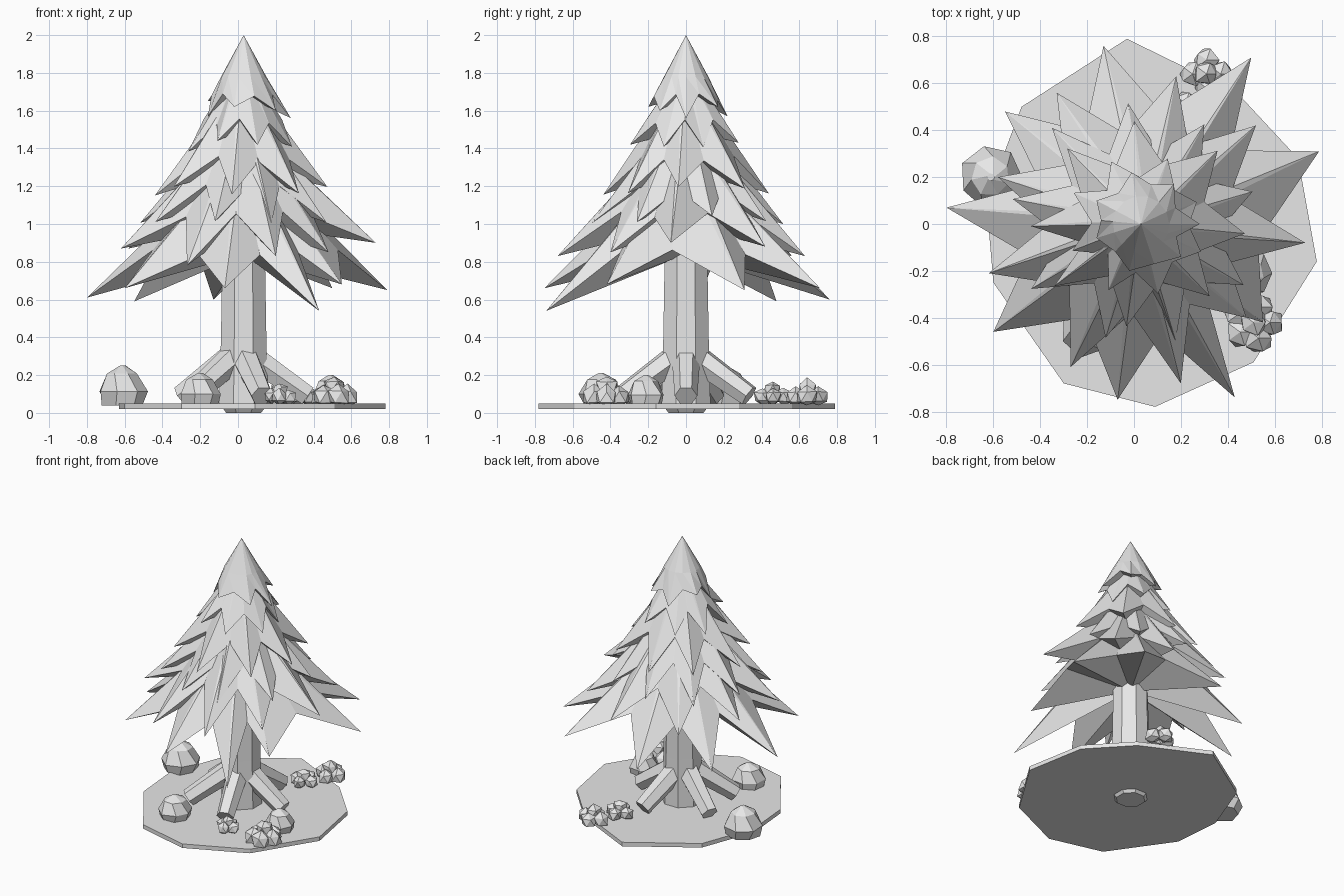
import bpy, bmesh, math, random
from mathutils import Vector

random.seed(4)
if "Cube" in bpy.data.objects:
    bpy.data.objects.remove(bpy.data.objects["Cube"])

grey = bpy.data.materials.new("plain_grey")
grey.use_nodes = True
grey.diffuse_color = (0.8, 0.8, 0.8, 1)
grey.node_tree.nodes["Principled BSDF"].inputs["Base Color"].default_value = (0.8, 0.8, 0.8, 1)


def finish(bm, name):
    bmesh.ops.recalc_face_normals(bm, faces=bm.faces[:])
    mesh = bpy.data.meshes.new(name)
    bm.to_mesh(mesh)
    bm.free()
    mesh.materials.append(grey)
    obj = bpy.data.objects.new(name, mesh)
    bpy.context.collection.objects.link(obj)
    return obj


def polar(angle, r, z, cx=0.0, cy=0.0):
    return Vector((cx + r * math.cos(angle), cy + r * math.sin(angle), z))


def loft(bm, rings):
    """Skin a list of point rings of equal length and cap both ends."""
    loops = [[bm.verts.new(p) for p in ring] for ring in rings]
    n = len(loops[0])
    for a, b in zip(loops, loops[1:]):
        for i in range(n):
            j = (i + 1) % n
            bm.faces.new((a[i], a[j], b[j], b[i]))
    bm.faces.new(loops[0])
    bm.faces.new(loops[-1])


def tier(name, tips, notch_r, notch_z, shoulder, top_z, inner_z):
    """Skirt of pointed branches, with an open notch between each pair of tips."""
    cx = 0.03
    bm = bmesh.new()
    tips = sorted(tips, key=lambda t: math.atan2(t[1], t[0] - cx))
    angles = [math.atan2(t[1], t[0] - cx) for t in tips]
    n = len(tips)
    apex = bm.verts.new((cx, 0, top_z))
    hub = bm.verts.new((cx, 0, inner_z))
    outer, collar = [], []
    for i in range(n):
        gap = (angles[(i + 1) % n] - angles[i]) % math.tau
        mid = angles[i] + gap / 2
        outer.append(bm.verts.new(tips[i]))
        outer.append(bm.verts.new(polar(mid, notch_r * random.uniform(0.94, 1.06),
                                        notch_z + random.uniform(-0.02, 0.02), cx)))
        for a in (angles[i], mid):
            collar.append(bm.verts.new(polar(a, *shoulder, cx)))
    for i in range(2 * n):
        j = (i + 1) % (2 * n)
        bm.faces.new((apex, collar[i], collar[j]))
        bm.faces.new((collar[i], outer[i], outer[j]))
        bm.faces.new((collar[i], outer[j], collar[j]))
        bm.faces.new((hub, outer[j], outer[i]))
    return finish(bm, name)


def even_tips(n, r, z, phase):
    tips = []
    for i in range(n):
        a = math.radians(phase) + math.tau * (i + random.uniform(-0.1, 0.1)) / n
        tips.append(polar(a, r * random.uniform(0.94, 1.06), z + random.uniform(-0.03, 0.03)))
    return tips


# Ground slab
rim = [(-.03, .79), (-.48, .5), (-.63, .1), (-.6, -.25), (-.3, -.68),
       (.09, -.78), (.51, -.59), (.78, -.16), (.7, .28), (.44, .56)]
bm = bmesh.new()
loft(bm, [[(x, y, z) for x, y in rim] for z in (.02, .05)])
finish(bm, "ground_slab")

# Trunk
bm = bmesh.new()
loft(bm, [[polar(math.tau * (i + .5) / 8, r, z, .03) for i in range(8)]
          for r, z in ((.1, 0), (.14, .05), (.13, .4), (.12, .95))])
finish(bm, "trunk")

# Roots: five sloping six-sided bars
for k, degrees in enumerate((0, 73, 155, 220, 288)):
    a = math.radians(degrees)
    start, end = polar(a, .06, .29, .02), polar(a, .35, .09, .02)
    along = (end - start).normalized()
    side = Vector((-math.sin(a), math.cos(a), 0))
    up = along.cross(side)
    bm = bmesh.new()
    loft(bm, [[p + w * (side * math.cos(t) + up * math.sin(t))
               for t in (math.tau * i / 6 for i in range(6))]
              for p, w in ((start, .075), (end, .06))])
    finish(bm, f"root_{k + 1}")

# Foliage, from the lowest skirt up
lowest = [(-.8, .07, .61), (-.55, .48, .59), (-.13, .76, .6), (.5, .71, .66), (.79, .31, .65),
          (.55, -.42, .68), (.43, -.74, .54), (-.07, -.75, .66), (-.6, -.46, .66)]
second = [(.73, -.08, .9), (.52, .42, .88), (.18, .63, .83), (-.33, .56, .83), (-.58, .2, .87),
          (-.62, -.21, .87), (-.27, -.61, .78), (.2, -.68, .83), (.48, -.4, .85)]
crown = [(.28, 0, 1.56), (.17, .17, 1.62), (-.01, .22, 1.57), (-.16, .1, 1.65),
         (-.16, -.06, 1.57), (-.02, -.2, 1.62), (.2, -.14, 1.6)]
tier("foliage_lowest", lowest, .48, .85, (.1, 1.32), 1.37, .84)
tier("foliage_second", second, .39, 1.05, (.1, 1.47), 1.53, 1.0)
tier("foliage_third", even_tips(9, .52, 1.02, 12), .32, 1.19, (.08, 1.57), 1.63, 1.15)
tier("foliage_fourth", even_tips(8, .45, 1.18, -3), .27, 1.35, (.06, 1.72), 1.78, 1.3)
tier("foliage_fifth", even_tips(8, .3, 1.41, 20), .2, 1.54, (.06, 1.78), 1.85, 1.5)
tier("foliage_crown", crown, .17, 1.67, (.12, 1.78), 2.0, 1.68)


# Rocks: faceted domes
def rock(name, x, y, r, h):
    bm = bmesh.new()
    rings = []
    for scale, level in ((.85, 0), (1, .35), (.65, .8), (.12, 1)):
        rings.append([polar(math.tau * (i + scale) / 7, r * scale * random.uniform(.93, 1.07),
                            .04 + h * level, x, y) for i in range(7)])
    loft(bm, rings)
    finish(bm, name)


rock("rock_large", -.61, .2, .13, .21)
rock("rock_front", -.2, -.45, .115, .17)
rock("rock_side", .49, -.21, .1, .16)


# Bushes: clumps of small faceted lumps around a taller middle
def bush(name, x, y, spread, size, lumps):
    bm = bmesh.new()
    for k in range(lumps + 1):
        a = math.tau * k / lumps
        d, height = (spread, .085) if k < lumps else (0, .075 + size)
        made = bmesh.ops.create_icosphere(bm, subdivisions=1, radius=size)
        for v in made["verts"]:
            v.co = v.co * random.uniform(.85, 1.2) + polar(a, d, height, x, y)
            v.co.z = max(v.co.z, .04)
    finish(bm, name)


bush("bush_front", .51, -.42, .07, .062, 5)
bush("bush_front_small", .22, -.43, .045, .042, 4)
bush("bush_back", .31, .64, .06, .053, 4)
bush("bush_back_small", .22, .46, .055, .048, 4)
